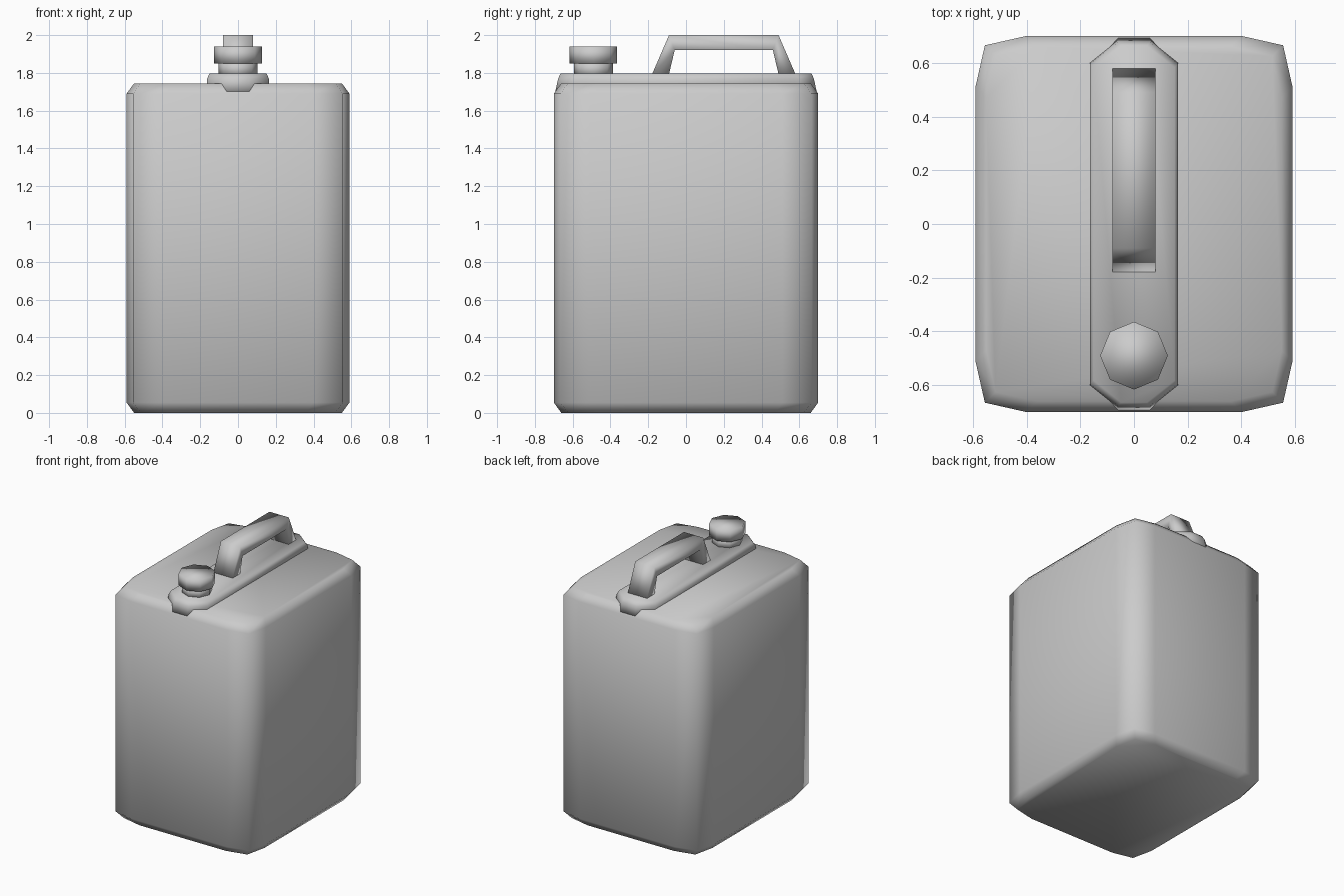
import bpy
from math import cos, sin, pi

if "Cube" in bpy.data.objects:
    bpy.data.objects.remove(bpy.data.objects["Cube"])


def loft(name, rings):
    """Skin a list of equal-length rings into a closed, smooth solid."""
    n = len(rings[0])
    verts = [p for ring in rings for p in ring]
    faces = [(r * n + i, r * n + (i + 1) % n, (r + 1) * n + (i + 1) % n, (r + 1) * n + i)
             for r in range(len(rings) - 1) for i in range(n)]
    faces.append(tuple(reversed(range(n))))
    faces.append(tuple(range((len(rings) - 1) * n, len(rings) * n)))
    mesh = bpy.data.meshes.new(name)
    mesh.from_pydata(verts, [], faces)
    mesh.shade_smooth()
    obj = bpy.data.objects.new(name, mesh)
    bpy.context.collection.objects.link(obj)
    return obj


def outline(corner, z, dx=0.0, dy=0.0):
    """Mirror one corner (+x, +y, counter-clockwise) into all four quadrants."""
    c = [(x - dx, y - dy) for x, y in corner]
    pts = c + [(-x, y) for x, y in c[::-1]] + [(-x, -y) for x, y in c] + [(x, -y) for x, y in c[::-1]]
    return [(x, y, z) for x, y in pts]


def octagon(radius, z, cy=-0.49):
    return [(radius * cos(i * pi / 4), cy + radius * sin(i * pi / 4), z) for i in range(8)]


# Can body with chamfered top and bottom rims
body = [(0.59, 0.51), (0.555, 0.665), (0.40, 0.70)]
loft("can_body", [outline(body, 0.0, 0.04, 0.04), outline(body, 0.055),
                  outline(body, 1.69), outline(body, 1.745, 0.04, 0.04)])

# Raised strip along the top
strip = [(0.163, 0.61), (0.06, 0.692)]
loft("top_strip", [outline(strip, 1.70), outline(strip, 1.77, 0.0, 0.015),
                   outline(strip, 1.797, 0.012, 0.028)])

# Carrying handle: rectangular section swept along outer/inner profile pairs
profile = [((-0.183, 1.785), (-0.092, 1.785)), ((-0.09, 2.0), (-0.06, 1.92)),
           ((0.49, 2.0), (0.46, 1.92)), ((0.583, 1.785), (0.492, 1.785))]
loft("carry_handle", [[(-0.08, *o), (0.08, *o), (0.08, *i), (-0.08, *i)] for o, i in profile])

# Spout neck and screw cap
loft("spout_neck", [octagon(0.104, 1.78), octagon(0.104, 1.86)])
loft("screw_cap", [octagon(0.126, 1.85), octagon(0.126, 1.94)])
